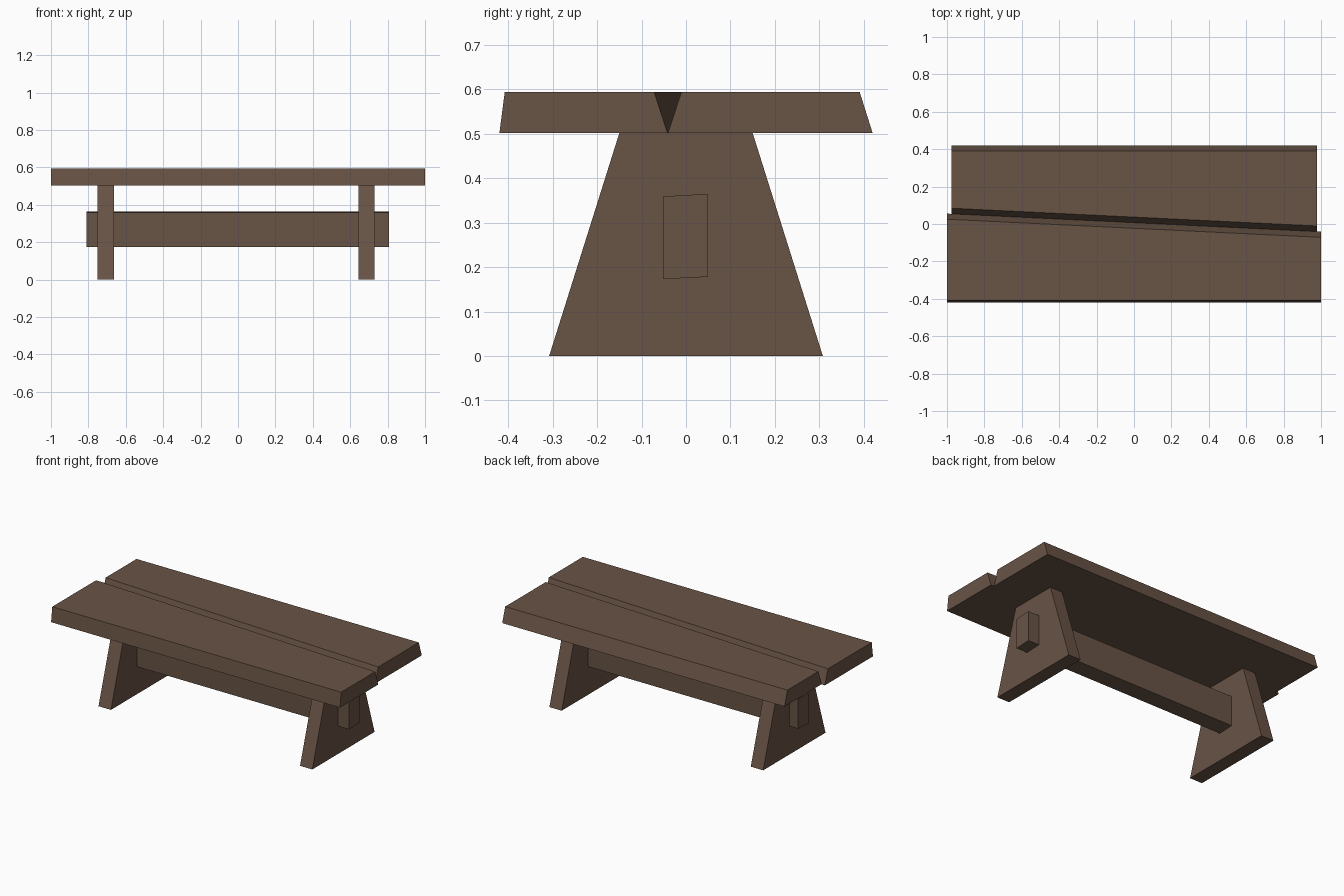
import bpy

if "Cube" in bpy.data.objects:
    bpy.data.objects.remove(bpy.data.objects["Cube"])

wood = bpy.data.materials.new("dark brown wood")
wood.diffuse_color = (0.14, 0.087, 0.06, 1)
wood.use_nodes = True
wood.node_tree.nodes["Principled BSDF"].inputs["Base Color"].default_value = wood.diffuse_color


def loft(name, ring_a, ring_b):
    """Solid between two matching rings of points."""
    n = len(ring_a)
    faces = [tuple(range(n))[::-1], tuple(range(n, 2 * n))]
    faces += [(i, (i + 1) % n, n + (i + 1) % n, n + i) for i in range(n)]
    mesh = bpy.data.meshes.new(name)
    mesh.from_pydata(list(ring_a) + list(ring_b), [], faces)
    mesh.materials.append(wood)
    obj = bpy.data.objects.new(name, mesh)
    bpy.context.collection.objects.link(obj)
    return obj


def extrude_x(name, profile, x0, x1):
    """Extrude a (y, z) profile along x."""
    return loft(name, [(x0, y, z) for y, z in profile],
                [(x1, y, z) for y, z in profile])


Z0, Z1 = 0.502, 0.594      # underside and top of the planks
BEVEL = 0.03               # slope of the edges along the gap


def seam(x):
    """y of the slanted line where the two planks meet."""
    return 0.007 - 0.0485 * x


# Seat planks, meeting along a slanted V-shaped gap
def front_ring(x):
    s = seam(x)
    return [(x, -0.42, Z0), (x, s, Z0), (x, s - BEVEL, Z1), (x, -0.408, Z1)]


def back_ring(x):
    s = seam(x)
    return [(x, s, Z0), (x, 0.42, Z0), (x, 0.391, Z1), (x, s + BEVEL, Z1)]


loft("front_plank", front_ring(-1), front_ring(1))
loft("back_plank", back_ring(-0.976), back_ring(0.978))

# Tapered board legs
leg = [(-0.308, 0), (0.308, 0), (0.15, Z0), (-0.15, Z0)]
for name, x0, x1 in (("left_leg", -0.75, -0.664), ("right_leg", 0.645, 0.73)):
    extrude_x(name, leg, x0, x1)

# Stretcher beam passing through both legs, slightly crooked
extrude_x("stretcher", [(-0.052, 0.173), (0.05, 0.178), (0.05, 0.365), (-0.052, 0.359)],
          -0.81, 0.806)
